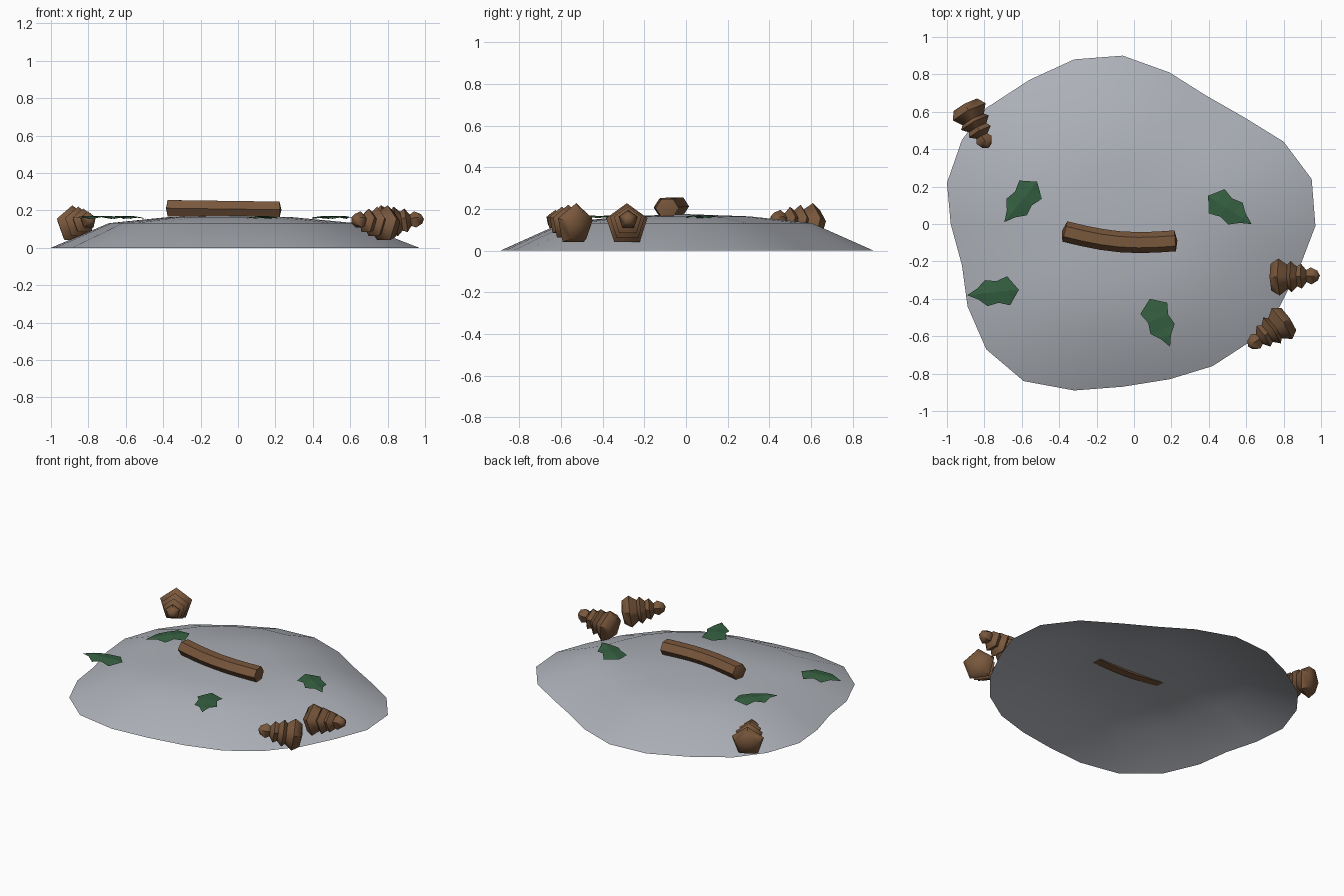
import bpy, bmesh, math
from mathutils import Vector, Matrix

if "Cube" in bpy.data.objects:
    bpy.data.objects.remove(bpy.data.objects["Cube"])


def material(name, rgb):
    m = bpy.data.materials.new(name)
    m.diffuse_color = (*rgb, 1)
    m.use_nodes = True
    m.node_tree.nodes["Principled BSDF"].inputs["Base Color"].default_value = m.diffuse_color
    return m


STONE = material("pale grey", (0.42, 0.44, 0.48))
BARK = material("bark brown", (0.19, 0.095, 0.045))
LEAF = material("leaf green", (0.035, 0.115, 0.052))


def finish(name, bm, mat, angle=None):
    bmesh.ops.recalc_face_normals(bm, faces=bm.faces)
    me = bpy.data.meshes.new(name)
    bm.to_mesh(me)
    bm.free()
    me.materials.append(mat)
    ob = bpy.data.objects.new(name, me)
    bpy.context.collection.objects.link(ob)
    if angle:
        bpy.context.view_layer.objects.active = ob
        ob.select_set(True)
        bpy.ops.object.shade_smooth_by_angle(angle=math.radians(angle))
        ob.select_set(False)
    return ob


def skin(bm, rings, start=None, end=None):
    """Bridge closed rings of points; optionally close to a point at either end."""
    vs = [[bm.verts.new(p) for p in r] for r in rings]
    n = len(vs[0])
    for a, b in zip(vs, vs[1:]):
        for i in range(n):
            j = (i + 1) % n
            bm.faces.new((a[i], a[j], b[j], b[i]))
    for ring, tip in ((vs[0], start), (vs[-1], end)):
        if tip is not None:
            c = bm.verts.new(tip)
            for i in range(n):
                bm.faces.new((ring[i], ring[(i + 1) % n], c))


# Mound: irregular outline shrunk towards the crown, open underneath
OUTLINE = [(0.97, -0.01), (0.95, 0.24), (0.80, 0.44), (0.59, 0.57), (0.38, 0.69),
           (0.19, 0.81), (-0.06, 0.90), (-0.32, 0.88), (-0.56, 0.77), (-0.79, 0.62),
           (-0.92, 0.45), (-1.0, 0.22), (-0.98, 0.0), (-0.92, -0.22), (-0.89, -0.44),
           (-0.79, -0.67), (-0.59, -0.84), (-0.32, -0.89), (-0.06, -0.87), (0.19, -0.83),
           (0.42, -0.76), (0.62, -0.63), (0.78, -0.44), (0.89, -0.22)]
CX = -0.06
bm = bmesh.new()
skin(bm, [[(CX + (x - CX) * s, y * s, z) for x, y in OUTLINE]
          for s, z in ((1, 0), (0.67, 0.132), (0.34, 0.164))], end=(CX, 0, 0.175))
finish("mound", bm, STONE, 60)

# Log: six-sided bent bar with slightly domed ends
bm = bmesh.new()
rings = []
for i in range(7):
    t = i / 6
    x = -0.37 + 0.59 * t
    y = -0.04 - 0.05 * t - 0.03 * math.sin(math.pi * t)
    slope = (-0.05 - 0.03 * math.pi * math.cos(math.pi * t)) / 0.59
    side = Vector((-slope, 1, 0)).normalized()
    rings.append([Vector((x, y, 0.212 - 0.008 * t)) + side * 0.056 * math.cos(a)
                  + Vector((0, 0, 0.05 * math.sin(a)))
                  for a in (k * math.pi / 3 for k in range(6))])
skin(bm, rings, start=(-0.385, -0.037, 0.212), end=(0.232, -0.089, 0.204))
finish("log", bm, BARK, 40)

# Pine cones: five-sided stacked tiers lying on the rim, tips slightly raised
TIERS = [(0, 0.075), (0.045, 0.104), (0.09, 0.068), (0.11, 0.088), (0.14, 0.056),
         (0.165, 0.07), (0.19, 0.034), (0.215, 0.048), (0.25, 0.028)]


def pine_cone(name, x, y, heading):
    bm = bmesh.new()
    skin(bm, [[(d, r * math.cos(a), r * math.sin(a))
               for a in (math.radians(90 + 72 * k) for k in range(5))]
              for d, r in TIERS], start=(-0.01, 0, 0), end=(0.262, 0, 0))
    bm.transform(Matrix.Translation((x, y, 0.118))
                 @ Matrix.Rotation(math.radians(heading), 4, 'Z')
                 @ Matrix.Rotation(math.radians(-8), 4, 'Y'))
    finish(name, bm, BARK, 60)


pine_cone("pine_cone_right", 0.735, -0.285, 2)
pine_cone("pine_cone_front", 0.825, -0.51, 214)
pine_cone("pine_cone_back", -0.9, 0.635, -62)

# Leaves: spiky outline mirrored over a raised midrib
HALF = [(0.09, 0.03), (0.045, 0.07), (-0.015, 0.058), (-0.075, 0.078)]


def leaf(name, x, y, heading):
    bm = bmesh.new()
    tip = bm.verts.new((0.148, 0, -0.004))
    tail = bm.verts.new((-0.13, 0, 0))
    rib = [bm.verts.new((u, 0, 0.006)) for u, v in HALF]
    for s in (1, -1):
        edge = [bm.verts.new((u, s * v, -0.008 if i % 2 else 0.002))
                for i, (u, v) in enumerate(HALF)]
        bm.faces.new((tip, rib[0], edge[0]))
        bm.faces.new((tail, rib[-1], edge[-1]))
        for i in range(3):
            bm.faces.new((rib[i], rib[i + 1], edge[i + 1], edge[i]))
    bm.transform(Matrix.Translation((x, y, 0.163))
                 @ Matrix.Rotation(math.radians(heading), 4, 'Z'))
    finish(name, bm, LEAF)


leaf("leaf_back_left", -0.6, 0.125, 231)
leaf("leaf_back_right", 0.505, 0.08, -33)
leaf("leaf_front_left", -0.745, -0.365, 186)
leaf("leaf_front_right", 0.135, -0.52, -67)
